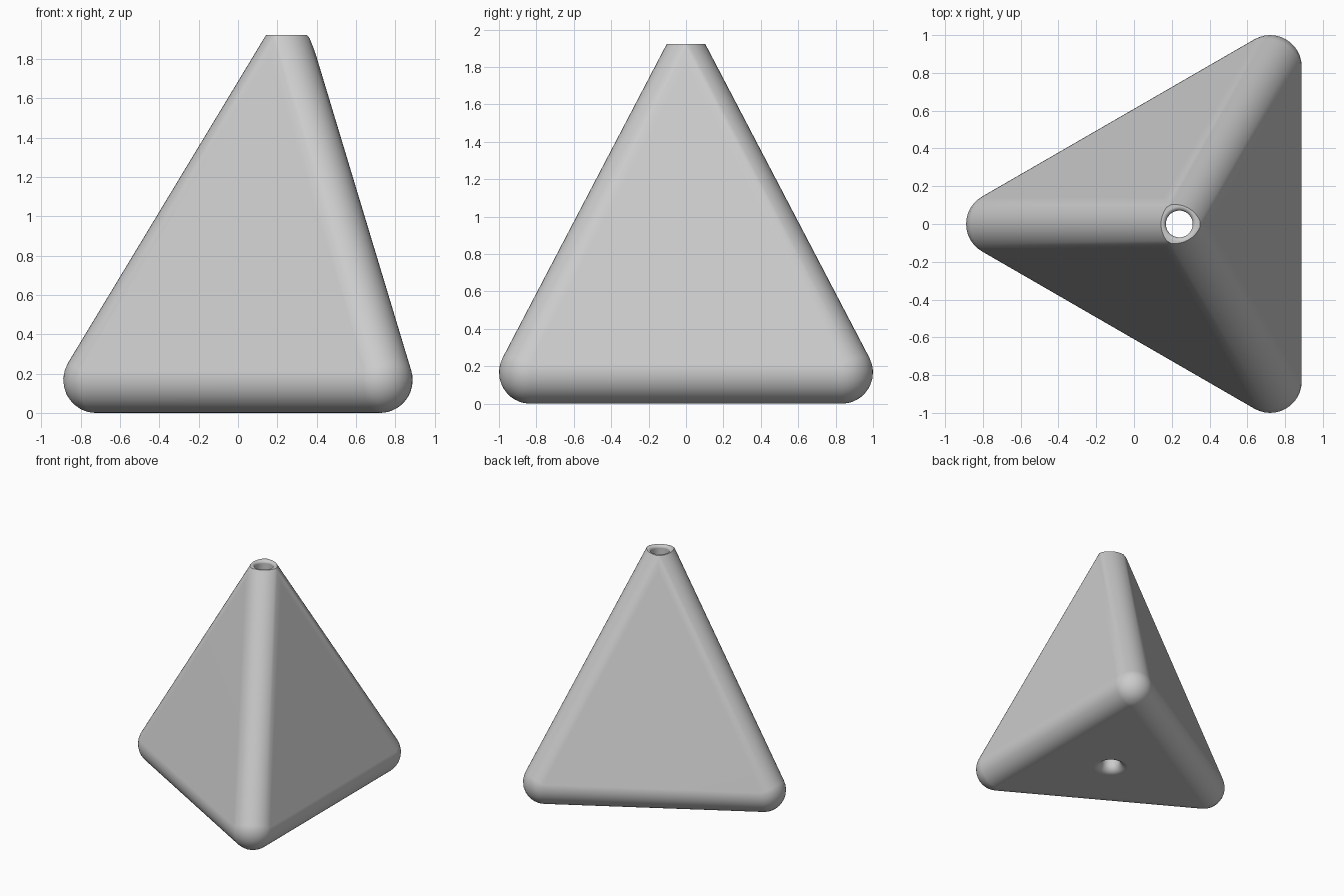
import bpy
import bmesh
from math import sin, cos, pi, sqrt, radians
from mathutils import Vector, Matrix

old = bpy.data.objects.get("Cube")
if old:
    bpy.data.objects.remove(old, do_unlink=True)

AXIS_X = 0.24      # position of the vertical axis
REACH = 0.962      # axis to corner ball centre
R = 0.167          # edge rounding
APEX = 1.76        # height where the ridge centre lines meet
TOP = 1.922        # flat cut at the tip
STEPS = 14         # segments across each rounded edge
HOLE = 0.071       # bore radius


def make_material(name, color):
    mat = bpy.data.materials.new(name)
    mat.use_nodes = True
    mat.diffuse_color = color
    mat.node_tree.nodes["Principled BSDF"].inputs["Base Color"].default_value = color
    return mat


def make_object(name, bm):
    mesh = bpy.data.meshes.new(name)
    bm.to_mesh(mesh)
    bm.free()
    obj = bpy.data.objects.new(name, mesh)
    bpy.context.collection.objects.link(obj)
    return obj


def corner_points():
    """Ball patch at one base corner, plus the upper ends of its ridge."""
    rise = APEX - R
    ball = Vector((REACH, 0, R))
    ridge = Vector((-REACH, 0, rise)).normalized()
    down = Vector((0, 0, -1))
    sides = [Vector((rise * 0.5, s * rise * sin(pi / 3), REACH / 2)).normalized()
             for s in (-1, 1)]
    points = [ball + down * R]
    for i in range(1, STEPS + 1):
        a, b = (down.slerp(n, i / STEPS) for n in sides)
        row = [ball + a.slerp(b, j / i) * R for j in range(i + 1)]
        points += row
    # Each ridge line runs up to the flat cut or to the crease with its neighbour
    for p in row:
        to_cut = (TOP - p.z) / ridge.z
        to_crease = (p.x - abs(p.y) / sqrt(3)) / -ridge.x
        points.append(p + ridge * min(to_cut, to_crease))
    return points


# Rounded three-sided pyramid
bm = bmesh.new()
for k in range(3):
    turn = Matrix.Rotation(pi + k * 2 * pi / 3, 3, 'Z')
    for p in corner_points():
        bm.verts.new(turn @ p + Vector((AXIS_X, 0, 0)))
bmesh.ops.remove_doubles(bm, verts=bm.verts[:], dist=0.0005)
bmesh.ops.convex_hull(bm, input=bm.verts[:])
bmesh.ops.delete(bm, geom=[v for v in bm.verts if not v.link_faces], context='VERTS')
bmesh.ops.dissolve_limit(bm, angle_limit=radians(0.5), verts=bm.verts[:], edges=bm.edges[:])
bmesh.ops.recalc_face_normals(bm, faces=bm.faces[:])
body = make_object("rounded_pyramid", bm)
body.data.materials.append(make_material("light_grey", (0.6, 0.6, 0.6, 1)))

# Bore cutter: a straight tube flaring out at both mouths
FLARE_LOW, FLARE_HIGH = 0.065, 0.022
profile = [(0, -0.1), (HOLE + FLARE_LOW, -0.1)]
arc = [i / 8 * pi / 2 for i in range(9)]
profile += [(HOLE + FLARE_LOW * (1 - sin(t)), FLARE_LOW * (1 - cos(t))) for t in arc]
profile += [(HOLE + FLARE_HIGH * (1 - sin(t)), TOP - FLARE_HIGH * (1 - cos(t)))
            for t in reversed(arc)]
profile += [(HOLE + FLARE_HIGH, TOP + 0.1), (0, TOP + 0.1)]
bm = bmesh.new()
verts = [bm.verts.new((AXIS_X + x, 0, z)) for x, z in profile]
edges = [bm.edges.new(pair) for pair in zip(verts, verts[1:])]
bmesh.ops.spin(bm, geom=verts + edges, cent=(AXIS_X, 0, 0), axis=(0, 0, 1),
               angle=2 * pi, steps=48)
bmesh.ops.remove_doubles(bm, verts=bm.verts[:], dist=0.0001)
bmesh.ops.recalc_face_normals(bm, faces=bm.faces[:])
cutter = make_object("bore_cutter", bm)
cutter.hide_render = True

# Cut the bore, then shade smooth
bpy.ops.object.select_all(action='DESELECT')
body.select_set(True)
bpy.context.view_layer.objects.active = body
cut = body.modifiers.new("bore", 'BOOLEAN')
cut.operation = 'DIFFERENCE'
cut.solver = 'EXACT'
cut.object = cutter
bpy.ops.object.modifier_apply(modifier=cut.name)
bpy.data.objects.remove(cutter, do_unlink=True)
bpy.ops.object.shade_smooth_by_angle(angle=radians(30))
weighted = body.modifiers.new("even_shading", 'WEIGHTED_NORMAL')
weighted.keep_sharp = True
